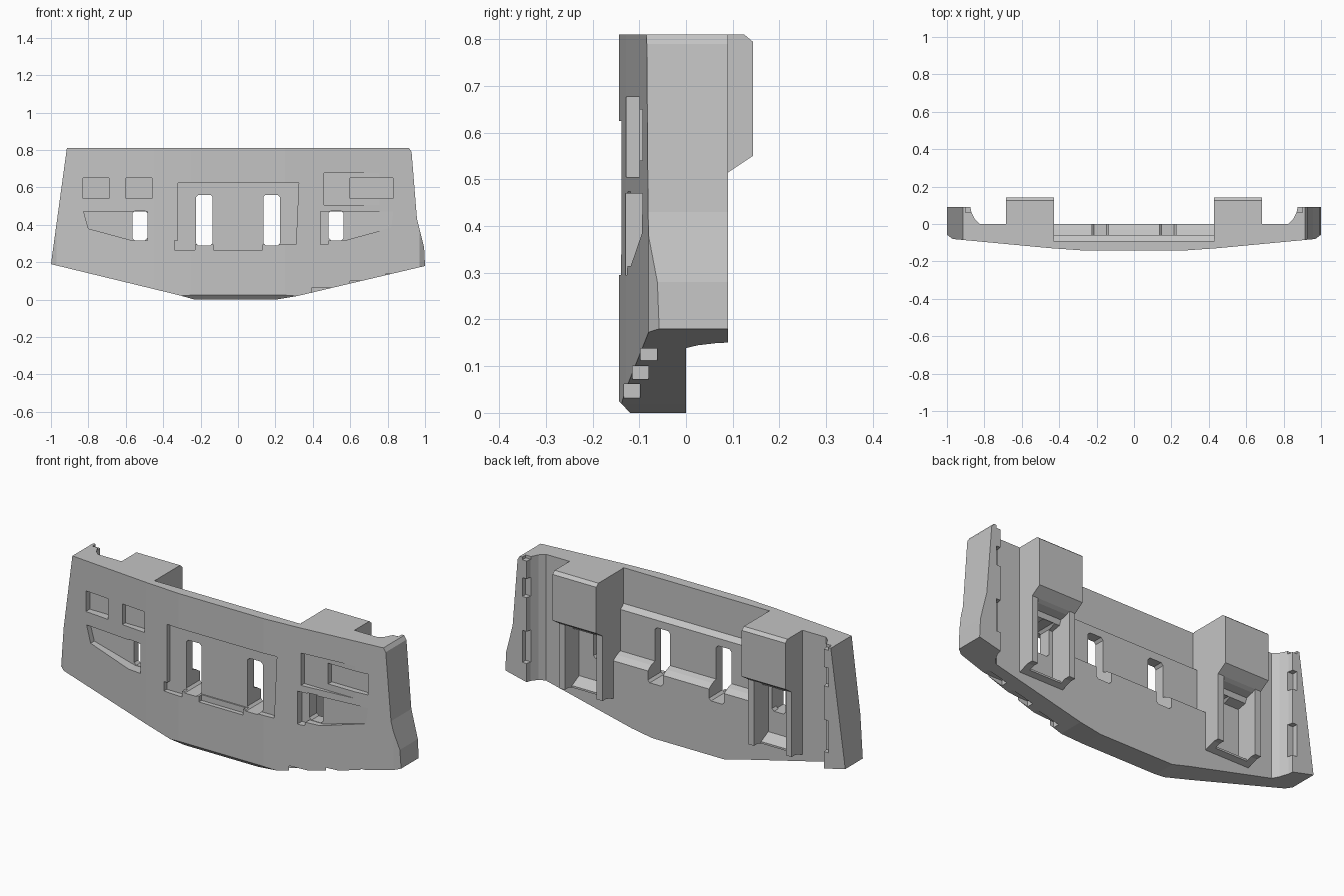
import bpy, bmesh
from mathutils import Vector

old = bpy.data.objects.get("Cube")
if old:
    bpy.data.objects.remove(old, do_unlink=True)

GREY = (0.55, 0.55, 0.55, 1)
mat = bpy.data.materials.new("plain_grey")
mat.use_nodes = True
mat.diffuse_color = GREY
bsdf = mat.node_tree.nodes["Principled BSDF"]
bsdf.inputs["Base Color"].default_value = GREY
bsdf.inputs["Roughness"].default_value = 0.8

# how a 2D profile point and an extrusion distance map to 3D
PLACE = {
    "x": lambda p, d: (d, p[0], p[1]),
    "y": lambda p, d: (p[0], d, p[1]),
    "z": lambda p, d: (p[0], p[1], d),
}


def prism(name, axis, points, start, end):
    """Extrude a flat profile along one axis."""
    bm = bmesh.new()
    base = [bm.verts.new(PLACE[axis](p, start)) for p in points]
    face = bm.faces.new(base)
    out = bmesh.ops.extrude_face_region(bm, geom=[face])
    shift = Vector(PLACE[axis]((0, 0), end - start))
    verts = [g for g in out["geom"] if isinstance(g, bmesh.types.BMVert)]
    bmesh.ops.translate(bm, vec=shift, verts=verts)
    bmesh.ops.recalc_face_normals(bm, faces=bm.faces)
    mesh = bpy.data.meshes.new(name)
    bm.to_mesh(mesh)
    bm.free()
    mesh.materials.append(mat)
    obj = bpy.data.objects.new(name, mesh)
    bpy.context.collection.objects.link(obj)
    return obj


def rect(x0, x1, z0, z1):
    return [(x0, z0), (x1, z0), (x1, z1), (x0, z1)]


def combine(target, other, operation):
    """Apply a boolean and discard the helper."""
    mod = target.modifiers.new(operation.lower(), "BOOLEAN")
    mod.operation, mod.solver, mod.object = operation, "EXACT", other
    bpy.context.view_layer.objects.active = target
    bpy.ops.object.modifier_apply(modifier=mod.name)
    bpy.data.objects.remove(other, do_unlink=True)


def cut(axis, points, start, end):
    combine(body, prism("cutter", axis, points, start, end), "DIFFERENCE")


def pocket(points, floor):
    """Recess in the front face down to a flat floor."""
    cut("y", points, -0.3, floor)


# main panel: plan with bowed front and end walls, trimmed by the front outline
half = [(0.25, -0.143), (0.45, -0.129), (0.97, -0.08), (1.01, -0.05), (1.01, 0.09),
        (0.875, 0.09), (0.87, 0.065), (0.85, 0.025), (0.825, 0)]
plan = half + [(-x, y) for x, y in reversed(half)]
body = prism("bumper_panel", "z", plan, -0.1, 0.9)
outline = [(-0.915, 0.81), (-1, 0.19), (-0.32, 0.025), (-0.23, 0), (0.2, 0),
           (0.32, 0.02), (1, 0.18), (0.995, 0.28), (0.957, 0.43), (0.928, 0.79),
           (0.915, 0.81)]
combine(body, prism("outline", "y", outline, -0.3, 0.3), "INTERSECT")

# stepped hollow in the middle of the back
hollow = [(-0.09, 0.9), (-0.09, 0.62), (-0.06, 0.6), (-0.06, 0.38), (-0.03, 0.37),
          (0, 0.35), (0.2, 0.35), (0.2, 0.9)]
cut("x", hollow, -0.43, 0.43)

# rear pads with rails beneath them
pad = [(-0.08, 0.81), (0.125, 0.81), (0.143, 0.795), (0.143, 0.55), (0.09, 0.515),
       (0.09, 0.17), (0.06, 0.17), (0, 0.15), (-0.08, 0.15)]
socket = [(-0.03, 0.2), (-0.03, 0.46), (0.02, 0.47), (0.03, 0.495), (0.07, 0.505),
          (0.09, 0.515), (0.2, 0.515), (0.2, 0.1), (0.03, 0.1), (0.03, 0.17)]
for lo, hi in ((-0.685, -0.428), (0.428, 0.685)):
    combine(body, prism("mount_pad", "x", pad, lo, hi), "UNION")
    cut("x", socket, lo + 0.035, hi - 0.035)

# bevel along the lower front edge
cut("x", [(-0.165, 0.047), (-0.165, -0.02), (-0.1, -0.02)], -0.34, 0.34)

# left-hand light pockets as seen from the front
for x in (-0.83, -0.6):
    pocket(rect(x, x + 0.14, 0.54, 0.65), -0.06 if x < -0.7 else -0.09)
pocket([(-0.825, 0.47), (-0.8, 0.38), (-0.56, 0.315), (-0.485, 0.315),
        (-0.485, 0.47)], -0.065)

# right-hand light pockets
pocket(rect(0.46, 0.76, 0.505, 0.677), -0.1)
pocket(rect(0.6, 0.83, 0.54, 0.65), -0.07)
pocket([(0.44, 0.47), (0.44, 0.295), (0.48, 0.295), (0.485, 0.315), (0.565, 0.315),
        (0.82, 0.385), (0.83, 0.47)], -0.092)

# centre pocket and its lower ledges
pocket([(-0.32, 0.625), (-0.32, 0.295), (0.31, 0.295), (0.325, 0.625)], -0.113)
pocket(rect(-0.34, -0.23, 0.265, 0.315), -0.113)
pocket(rect(-0.13, 0.13, 0.265, 0.31), -0.12)

# openings right through, with clipped corners
for x0, x1, z0, z1 in ((0.135, 0.225, 0.29, 0.56), (0.485, 0.565, 0.317, 0.474)):
    c = 0.012
    slot = [(x0 + c, z0), (x1 - c, z0), (x1, z0 + c), (x1, z1 - c),
            (x1 - c, z1), (x0 + c, z1), (x0, z1 - c), (x0, z0 + c)]
    for side in (-1, 1):
        # the rear limit stops before the pad faces above
        cut("y", [(side * x, z) for x, z in slot], -0.3, 0.02)

# stepped notches in the sloping underside
for i in range(3):
    x, z = 0.37 + 0.17 * i, 0.062 + 0.038 * i
    cut("y", rect(x, x + 0.16, z - 0.2, z), -0.133 + 0.018 * i, -0.098 + 0.018 * i)

# clip notches inside the end walls
for side in (-1, 1):
    for z0, z1 in ((0.795, 0.85), (0.6, 0.7), (0.25, 0.42)):
        cut("z", [(side * 0.84, 0.062), (side * 0.9, 0.062),
                  (side * 0.9, 0.12), (side * 0.84, 0.12)], z0, z1)

for poly in body.data.polygons:
    poly.use_smooth = False
    poly.material_index = 0
